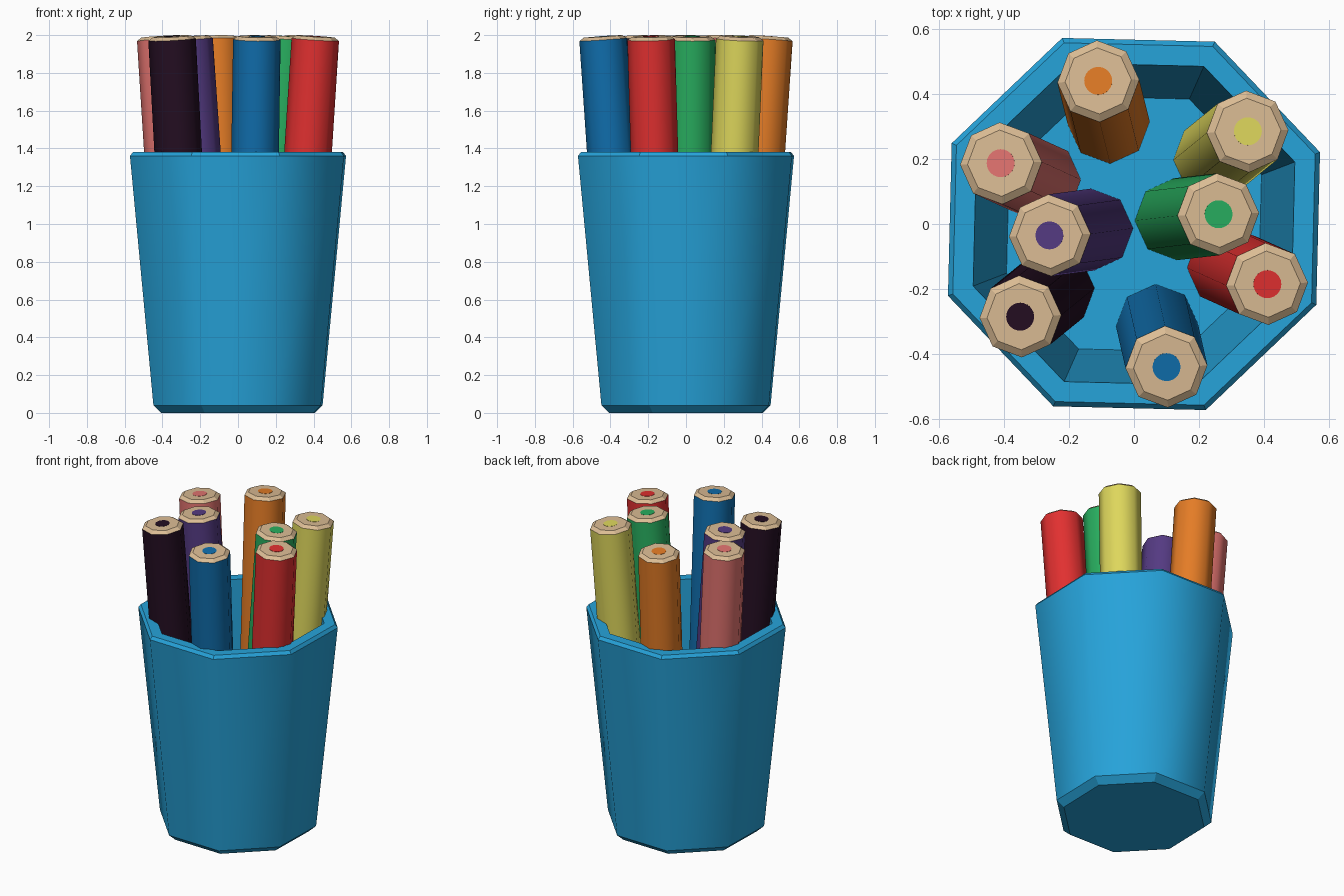
import bpy, bmesh, math
from mathutils import Vector

if "Cube" in bpy.data.objects:
    bpy.data.objects.remove(bpy.data.objects["Cube"])


def material(name, rgb):
    lin = [(c / 255 / 12.92) if c / 255 <= 0.04045 else ((c / 255 + 0.055) / 1.055) ** 2.4 for c in rgb]
    m = bpy.data.materials.new(name)
    m.diffuse_color = (*lin, 1)
    m.use_nodes = True
    m.node_tree.nodes["Principled BSDF"].inputs["Base Color"].default_value = m.diffuse_color
    return m


def lathe(name, rings, sides, phase, mats, band_mat, smooth_bands):
    """Stack polygon rings (radius, z), cap both ends; colour and smooth by band."""
    bm = bmesh.new()
    loops = []
    for r, z in rings:
        loops.append([bm.verts.new((r * math.cos(phase + i * math.tau / sides),
                                    r * math.sin(phase + i * math.tau / sides), z))
                      for i in range(sides)])
    for b in range(len(loops) - 1):
        for i in range(sides):
            j = (i + 1) % sides
            f = bm.faces.new((loops[b][i], loops[b][j], loops[b + 1][j], loops[b + 1][i]))
            f.material_index = band_mat[b]
            f.smooth = b in smooth_bands
    bm.faces.new(loops[0][::-1]).material_index = band_mat[0]
    bm.faces.new(loops[-1]).material_index = band_mat[-1]
    bmesh.ops.recalc_face_normals(bm, faces=bm.faces)
    me = bpy.data.meshes.new(name)
    bm.to_mesh(me)
    bm.free()
    for m in mats:
        me.materials.append(m)
    ob = bpy.data.objects.new(name, me)
    bpy.context.collection.objects.link(ob)
    return ob


# cup: bottom chamfer, outer wall, rim chamfer, rim, inner wall, floor
cup_blue = material("cup_blue", (38, 163, 218))
lathe("cup", [(0.435, 0), (0.48, 0.04), (0.613, 1.36), (0.597, 1.38), (0.53, 1.38), (0.42, 0.1)],
      8, math.radians(21.1), [cup_blue], [0] * 5, {1})

# pencils: colour name, sRGB, top centre x, y
wood = material("bare_wood", (219, 188, 148))
pencils = [
    ("orange", (228, 124, 38), -0.11, 0.44),
    ("blue", (16, 110, 173), 0.10, -0.44),
    ("yellow", (222, 215, 92), 0.35, 0.285),
    ("black", (36, 14, 34), -0.35, -0.285),
    ("green", (40, 174, 95), 0.26, 0.03),
    ("purple", (84, 58, 130), -0.26, -0.035),
    ("red", (225, 48, 48), 0.41, -0.185),
    ("pink", (227, 116, 112), -0.41, 0.187),
]
TILT, LENGTH = math.radians(4), 1.9
for name, rgb, x, y in pencils:
    mat = material("pencil_" + name, rgb)
    out = Vector((x, y, 0)).normalized()
    axis = out * math.sin(TILT) + Vector((0, 0, math.cos(TILT)))
    turn = Vector((0, 0, 1)).rotation_difference(axis)
    # painted shaft with a chamfered wooden end
    shaft = lathe(name + "_pencil", [(0.126, -LENGTH), (0.126, -0.017), (0.102, 0)],
                  8, math.radians(2), [mat, wood], [0, 1], {0})
    # coloured core as a thin disc on the end
    core = lathe(name + "_core", [(0.043, -0.002), (0.043, 0.0015)], 24, 0, [mat], [0], set())
    for ob in (shaft, core):
        ob.rotation_mode = 'QUATERNION'
        ob.rotation_quaternion = turn
        ob.location = (x, y, 1.993)
